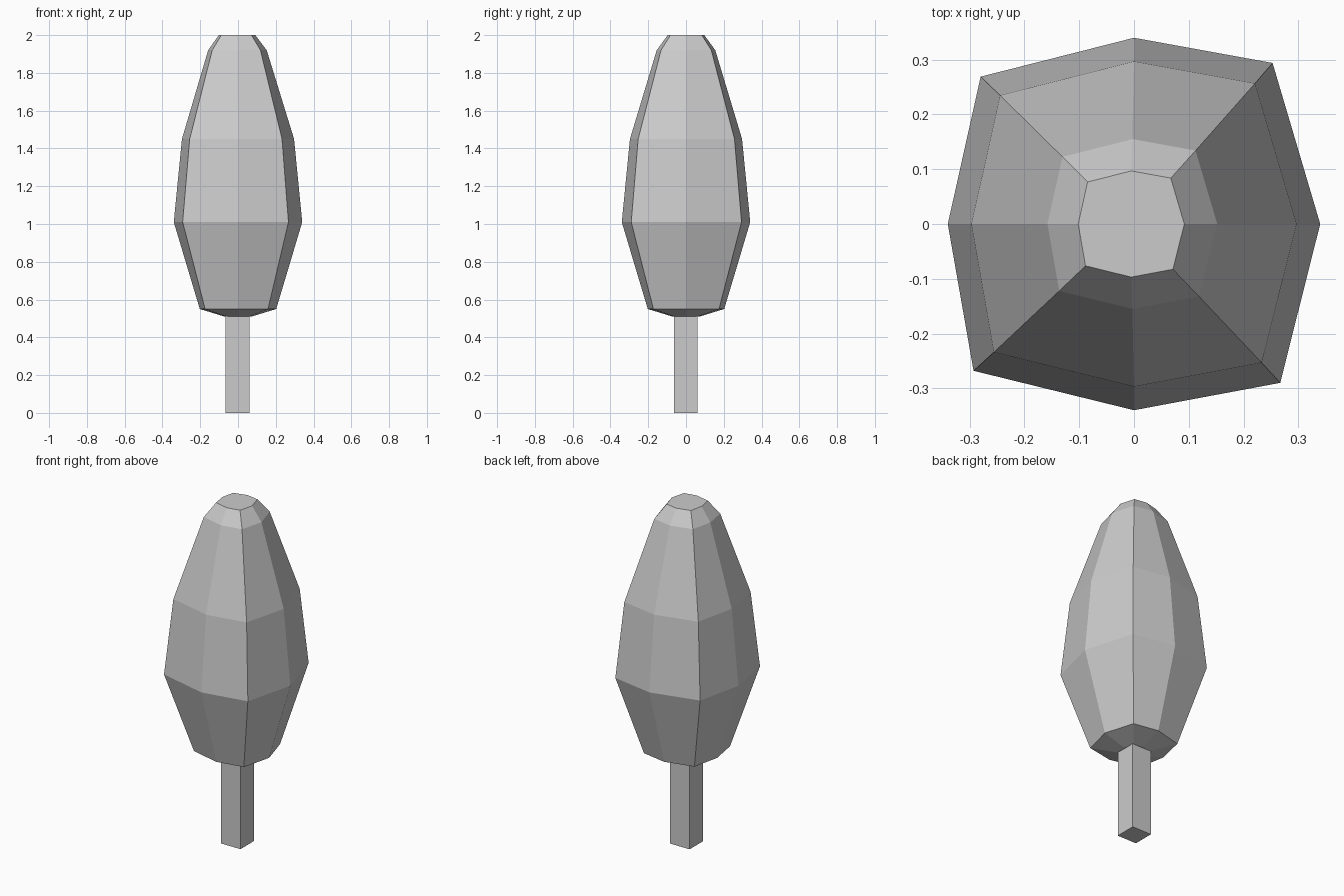
import bpy
import bmesh

cube = bpy.data.objects.get("Cube")
if cube:
    bpy.data.objects.remove(cube, do_unlink=True)

# One plain grey for the whole tree
grey = bpy.data.materials.new("plain grey")
grey.use_nodes = True
colour = (0.6, 0.6, 0.6, 1)
grey.diffuse_color = colour
grey.node_tree.nodes["Principled BSDF"].inputs["Base Color"].default_value = colour


def loft(name, outline, levels):
    """Stack scaled copies of an outline; levels are (height, scale, x shift)."""
    bm = bmesh.new()
    rings = [[bm.verts.new((x * s + dx, y * s, z)) for x, y in outline]
             for z, s, dx in levels]
    n = len(outline)
    for low, high in zip(rings, rings[1:]):
        for i in range(n):
            j = (i + 1) % n
            bm.faces.new((low[i], low[j], high[j], high[i]))
    bm.faces.new(rings[0][::-1])
    bm.faces.new(rings[-1])
    bmesh.ops.recalc_face_normals(bm, faces=bm.faces[:])
    mesh = bpy.data.meshes.new(name)
    bm.to_mesh(mesh)
    bm.free()
    mesh.materials.append(grey)
    obj = bpy.data.objects.new(name, mesh)
    bpy.context.collection.objects.link(obj)
    return obj


# Foliage: slightly uneven eight-sided crown
crown_outline = [(0.34, 0), (0.253, 0.294), (0, 0.34), (-0.28, 0.269),
                 (-0.34, 0), (-0.293, -0.268), (0, -0.34), (0.267, -0.29)]
loft("foliage", crown_outline,
     [(0.51, 0.21, 0), (0.55, 0.595, 0), (1.01, 1, 0),
      (1.45, 0.873, 0), (1.92, 0.456, -0.003), (2.0, 0.285, -0.005)])

# Trunk: square post reaching into the foliage
trunk_outline = [(0.06, -0.063), (0.06, 0.061), (-0.066, 0.061), (-0.066, -0.063)]
loft("trunk", trunk_outline, [(0, 1, 0), (0.52, 1, 0)])
